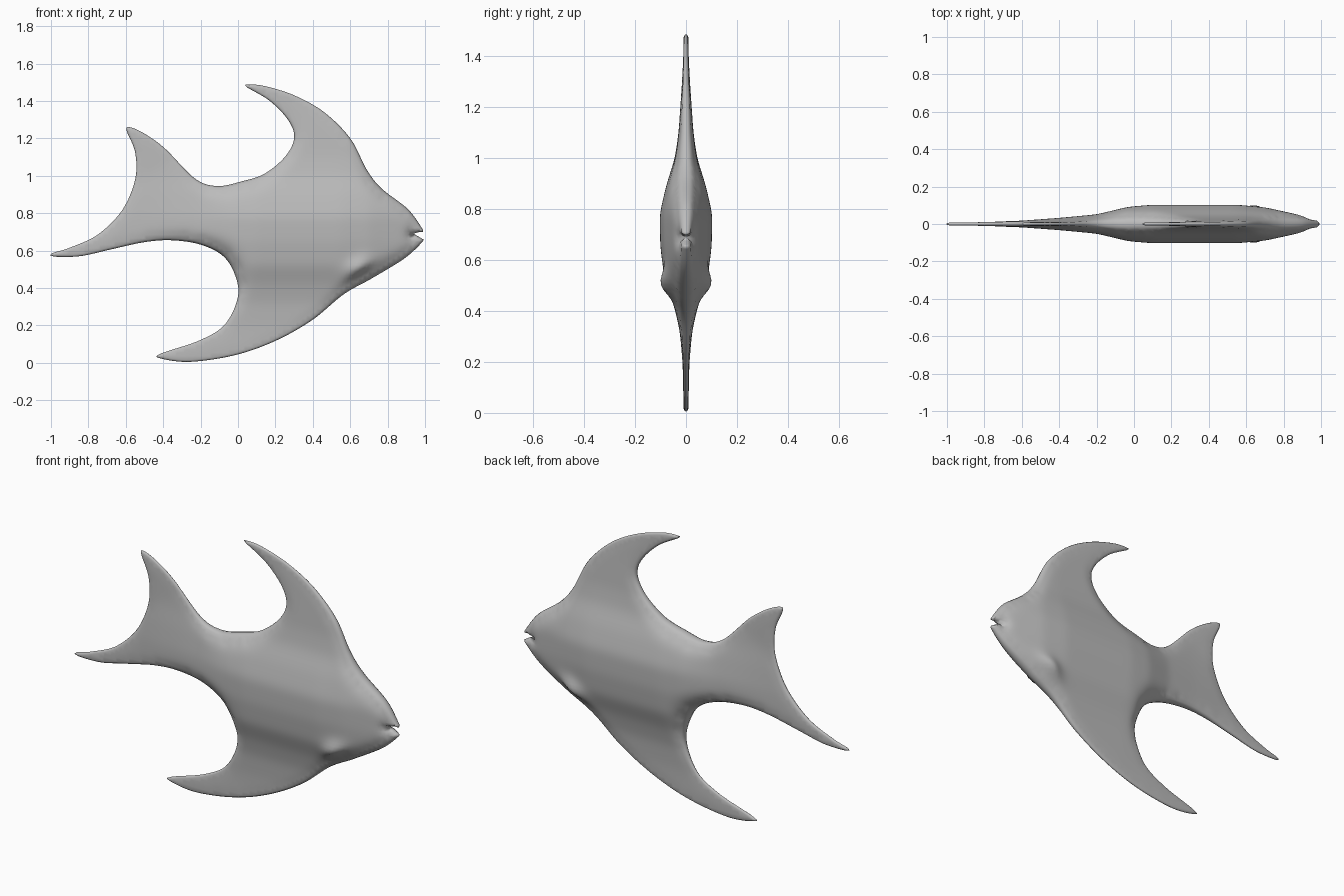
import bpy, bmesh, math
from mathutils import Vector, kdtree
from mathutils.geometry import delaunay_2d_cdt

if "Cube" in bpy.data.objects:
    bpy.data.objects.remove(bpy.data.objects["Cube"], do_unlink=True)

# Side silhouette, section by section, from the upper lip round to the lower lip
forehead = [(.99, .71), (.91, .82), (.77, .93), (.69, 1.03)]
dorsal_fin = [(.6, 1.2), (.46, 1.34), (.3, 1.43), (.14, 1.48), (.05, 1.487), (.045, 1.475),
              (.17, 1.4), (.27, 1.295), (.3, 1.2), (.25, 1.1), (.14, 1.01)]
back = [(.02, .97), (-.11, .945), (-.23, .985)]
tail_fin = [(-.39, 1.145), (-.5, 1.225), (-.58, 1.26), (-.595, 1.24), (-.55, 1.125),
            (-.55, .98), (-.62, .815), (-.75, .685), (-.9, .615), (-.995, .585),
            (-.985, .568), (-.845, .57), (-.685, .605), (-.5, .645)]
belly = [(-.355, .655), (-.205, .633), (-.085, .575), (-.02, .48)]
lower_fin = [(0, .355), (-.07, .205), (-.205, .12), (-.41, .05), (-.42, .025),
             (-.26, .005), (-.02, .04), (.195, .115), (.395, .227)]
chin = [(.565, .366), (.715, .451), (.89, .558), (.985, .645), (.99, .66)]
mouth = [(.965, .675), (.938, .69), (.965, .698), (.99, .698)]

# Half thickness along the length and its share over the height
LENGTH = [(-1, .008), (-.6, .018), (-.4, .033), (-.2, .052), (-.03, .093), (.1, .104),
          (.55, .104), (.7, .09), (.85, .057), (1, .024)]
HEIGHT = [(0, .08), (.2, .13), (.32, .23), (.42, .45), (.52, .8), (.65, .97), (.78, 1),
          (.9, .73), (1, .42), (1.1, .28), (1.3, .15), (1.5, .06)]


def lookup(table, value):
    """Piecewise linear reading of a profile."""
    for (a, fa), (b, fb) in zip(table, table[1:]):
        if value <= b:
            t = max(0, (value - a) / (b - a))
            return fa + (fb - fa) * t
    return table[-1][1]


def spline(points, step):
    """Evenly sampled Catmull-Rom curve through the points."""
    pts = [Vector(p) for p in points]
    ext = [pts[0]] + pts + [pts[-1]]
    out = []
    for a, b, c, d in zip(ext, ext[1:], ext[2:], ext[3:]):
        n = max(2, math.ceil((c - b).length / step))
        for i in range(n):
            t = i / n
            out.append(.5 * (2 * b + (c - a) * t + (2 * a - 5 * b + 4 * c - d) * t * t
                             + (3 * b - a - 3 * c + d) * t ** 3))
    return out + [pts[-1]]


outline = spline(forehead + dorsal_fin + back + tail_fin + belly + lower_fin + chin, .01)
outline += [Vector(p) for p in mouth]

# Distance to the silhouette
dense = []
for p, q in zip(outline, outline[1:] + outline[:1]):
    dense += [p.lerp(q, i / 6) for i in range(6)]
tree = kdtree.KDTree(len(dense))
for i, p in enumerate(dense):
    tree.insert(p.to_3d(), i)
tree.balance()


def edge_distance(p):
    return tree.find(p.to_3d())[2]


# Inner points: two rings that follow the rim, then a staggered grid
inner = []
for offset in (.004, .011):
    for p, q in zip(outline, outline[1:] + outline[:1]):
        normal = (q - p).normalized().orthogonal()
        for side in (-1, 1):
            c = (p + q) / 2 + normal * offset * side
            if edge_distance(c) > offset * .9:
                inner.append(c)
STEP = .018
for row in range(int(1.5 / STEP)):
    for col in range(int(2 / STEP)):
        c = Vector((-1 + (col + row % 2 / 2) * STEP, row * STEP))
        if edge_distance(c) > .019:
            inner.append(c)

verts, _, faces, *_ = delaunay_2d_cdt(outline + inner, [], [list(range(len(outline)))], 1, 1e-5)


def half_thickness(p):
    cap = max(.011, lookup(LENGTH, p.x) * lookup(HEIGHT, p.y))
    t = min(1, edge_distance(p) / (.015 + cap * 1.1))
    return cap * math.sqrt(1 - (1 - t) ** 2)


def pectoral_bump(p):
    """Small raised fin root low on the cheek."""
    d = p - Vector((.64, .5))
    along, across = d.x * .85 + d.y * .53, d.y * .85 - d.x * .53
    width = .022 if across < 0 else .05
    return .03 * math.exp(-(along / .075) ** 2 - (across / width) ** 2)


# One flank, inflated from the silhouette
bm = bmesh.new()
flank = [bm.verts.new((p.x, -half_thickness(p), p.y)) for p in verts]
for f in faces:
    bm.faces.new([flank[i] for i in f])
bmesh.ops.delete(bm, geom=[v for v in bm.verts if not v.link_faces], context='VERTS')
middle = [v for v in bm.verts if not v.is_boundary and edge_distance(v.co.xz) > .015]
for _ in range(6):
    bmesh.ops.smooth_vert(bm, verts=middle, factor=.5, use_axis_y=True)
for v in bm.verts:
    if v.is_boundary:
        v.co.y = 0
    else:
        v.co.y -= pectoral_bump(v.co.xz) * min(1, edge_distance(v.co.xz) / .05)

# Mirror to the other flank and weld the rim
copy = bmesh.ops.duplicate(bm, geom=bm.verts[:] + bm.edges[:] + bm.faces[:])["geom"]
for item in copy:
    if isinstance(item, bmesh.types.BMVert):
        item.co.y *= -1
rim = [v for v in bm.verts if v.is_boundary]
bmesh.ops.remove_doubles(bm, verts=rim, dist=1e-5)
bmesh.ops.recalc_face_normals(bm, faces=bm.faces)
mesh = bpy.data.meshes.new("fish_body")
bm.to_mesh(mesh)
bm.free()
fish = bpy.data.objects.new("fish_body", mesh)
bpy.context.collection.objects.link(fish)

# Plain grey finish, smooth shaded
grey = bpy.data.materials.new("plain_grey")
grey.use_nodes = True
colour = (.5, .5, .5, 1)
grey.diffuse_color = colour
grey.node_tree.nodes["Principled BSDF"].inputs["Base Color"].default_value = colour
mesh.materials.append(grey)
mesh.shade_smooth()
